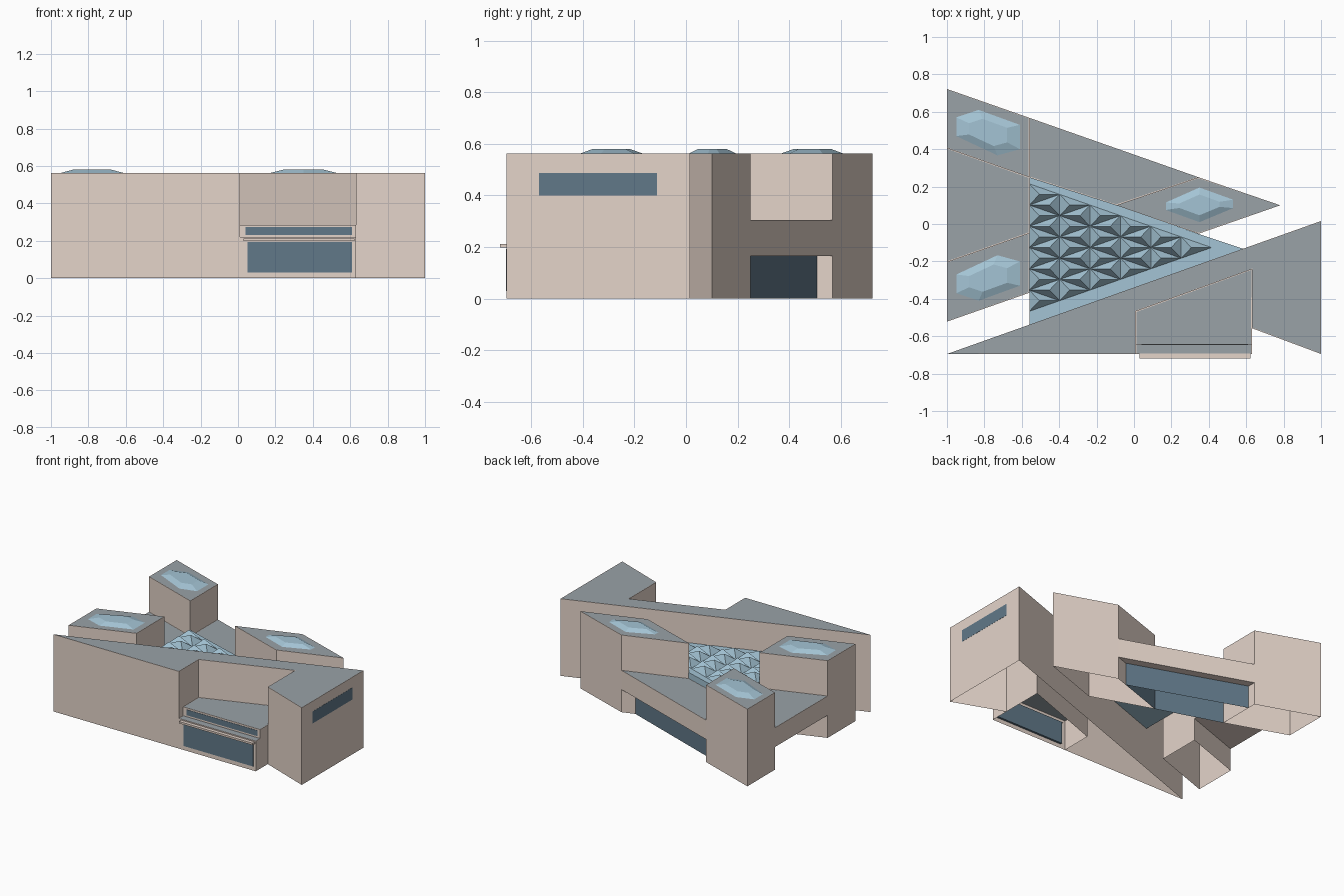
import bpy, bmesh
from mathutils import Vector

if "Cube" in bpy.data.objects:
    bpy.data.objects.remove(bpy.data.objects["Cube"])


def material(name, rgb):
    m = bpy.data.materials.new(name)
    m.diffuse_color = (*rgb, 1)
    m.use_nodes = True
    m.node_tree.nodes["Principled BSDF"].inputs["Base Color"].default_value = m.diffuse_color
    return m


STONE = material("stone", (0.78, 0.66, 0.59))
ROOF = material("roof_grey", (0.32, 0.36, 0.39))
GLASS = material("dark_glass", (0.12, 0.19, 0.25))
SKY = material("skylight_glass", (0.37, 0.55, 0.66))


def finish(name, bm, mat):
    bmesh.ops.recalc_face_normals(bm, faces=bm.faces)
    me = bpy.data.meshes.new(name)
    bm.to_mesh(me)
    bm.free()
    me.materials.append(mat)
    ob = bpy.data.objects.new(name, me)
    bpy.context.collection.objects.link(ob)
    return ob


def prism(name, pts, z0, z1, mat, open_base=False):
    bm = bmesh.new()
    f = bm.faces.new([bm.verts.new((x, y, z0)) for x, y in pts])
    ext = bmesh.ops.extrude_face_region(bm, geom=[f], use_keep_orig=True)["geom"]
    for v in ext:
        if isinstance(v, bmesh.types.BMVert):
            v.co.z = z1
    bmesh.ops.recalc_face_normals(bm, faces=bm.faces)
    if open_base:
        low = [f for f in bm.faces if all(v.co.z < z0 + 1e-5 for v in f.verts)]
        bmesh.ops.delete(bm, geom=low, context='FACES_ONLY')
    return finish(name, bm, mat)


def box(name, x0, x1, y0, y1, z0, z1, mat):
    return prism(name, [(x0, y0), (x1, y0), (x1, y1), (x0, y1)], z0, z1, mat)


def roofed(name, pts, z0, z1, open_base=True):
    """Stone block with an inset grey roof panel on top."""
    ob = prism(name, pts, z0, z1, STONE, open_base)
    bm = bmesh.new()
    bm.from_mesh(ob.data)
    top = [f for f in bm.faces if f.normal.z > 0.9]
    bmesh.ops.inset_region(bm, faces=top, thickness=0.005)
    for f in top:
        f.material_index = 1
    ob.data.materials.append(ROOF)
    bm.to_mesh(ob.data)
    bm.free()


H, LINK0, LINK1 = 0.562, 0.165, 0.305

# Three rhombic towers
TOWERS = {
    "north_west_tower": [(-1, .722), (-1, .405), (-.56, .25), (-.56, .568)],
    "south_west_tower": [(-1, -.202), (-1, -.522), (-.56, -.368), (-.56, -.048)],
    "east_tower": [(.782, .10), (.345, .25), (-.095, .10), (.345, -.052)],
}
for name, pts in TOWERS.items():
    roofed(name, pts, 0, H)

# Low bridging wings between the towers, with recessed glazing below
roofed("north_link", [(-.56, .568), (-.56, .25), (-.095, .10), (.345, .25)], LINK0, LINK1, False)
roofed("west_link", [(-1, .405), (-1, -.202), (-.56, -.048), (-.56, .25)], LINK0, LINK1, False)
prism("north_glazing", [(-.56, .508), (-.56, .25), (-.095, .10), (.253, .22)], 0, LINK0, GLASS, True)

# Faceted tower skylights; the south-west one mirrors the north-west one
nw = [(-.95, .57), (-.83, .61), (-.61, .53), (-.61, .40), (-.73, .367), (-.95, .47)]
sw = [(x, .20 - y) for x, y in nw]
east = [(.17, .115), (.35, .195), (.53, .13), (.53, .085), (.35, .01), (.17, .075)]
for name, pts in (("north_west", nw), ("south_west", sw), ("east", east)):
    ob = prism(name + "_skylight", pts, H, 0.58, SKY)
    c = sum((Vector(p) for p in pts), Vector((0, 0))) / 6
    for v in ob.data.vertices:
        if v.co.z > 0.57:
            v.co.x += (c.x - v.co.x) * 0.4
            v.co.y += (c.y - v.co.y) * 0.4

# Long triangular block with a front notch
roofed("triangular_block", [(-1, -.695), (.01, -.695), (.01, -.467), (.63, -.242),
                            (.63, -.557), (1, -.695), (1, .016)], 0, H)

# Low entrance block in the notch: lower storey, clerestory, canopy, windows
roofed("entrance_base", [(.01, -.695), (.63, -.695), (.63, -.242), (.01, -.467)], 0, .22)
roofed("entrance_clerestory", [(.01, -.645), (.63, -.645), (.63, -.242), (.01, -.467)], .22, .285)
box("entrance_canopy", .03, .622, -.72, -.69, .198, .212, STONE)
box("entrance_window", .05, .61, -.697, -.68, .03, .192, GLASS)
box("clerestory_window", .04, .61, -.647, -.63, .232, .273, GLASS)
box("east_window", .985, 1.001, -.57, -.112, .40, .487, GLASS)

# Atrium roof plate
prism("atrium_plate", [(-.56, .25), (-.56, -.539), (.585, -.133), (.345, -.053), (-.095, .102)],
      .305, .35, SKY)

# Atrium space frame: triangle split into rows of small pyramids
N = 6
A, B, C = Vector((-.56, .215, .351)), Vector((-.56, -.467, .351)), Vector((.415, -.126, .351))


def node(i, j):
    return A + (C - A) * i / N + (B - A) * j / N


bm = bmesh.new()
for i in range(N):
    for j in range(N - i):
        tris = [(node(i, j), node(i + 1, j), node(i, j + 1))]
        if j < N - i - 1:
            tris.append((node(i + 1, j), node(i + 1, j + 1), node(i, j + 1)))
        for t in tris:
            apex = bm.verts.new((t[0] + t[1] + t[2]) / 3 + Vector((0, 0, .05)))
            v = [bm.verts.new(p) for p in t]
            bm.faces.new(v)
            for k in range(3):
                bm.faces.new((v[k], v[(k + 1) % 3], apex))
finish("atrium_pyramids", bm, SKY)
